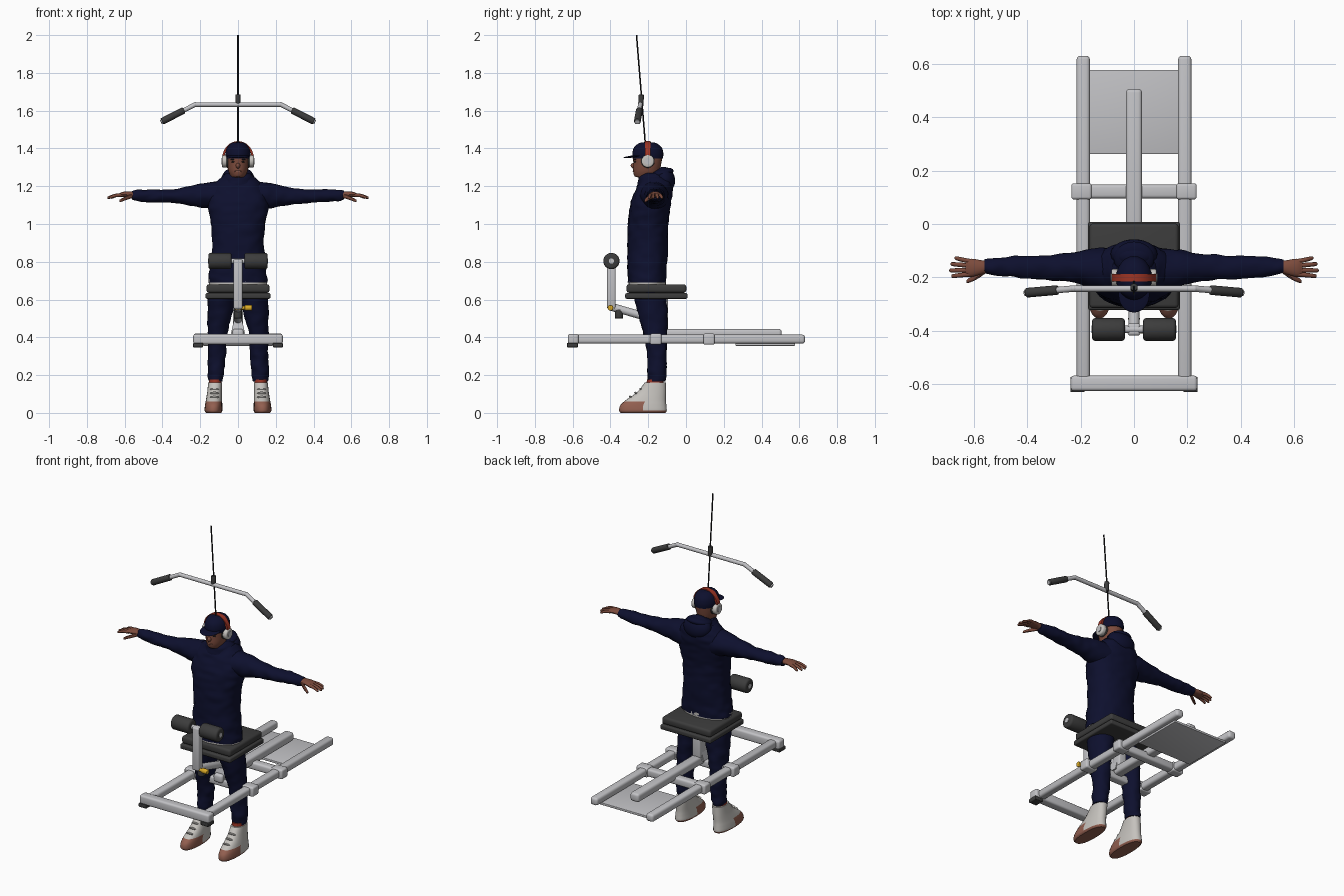
import bpy, bmesh, math
from mathutils import Vector, Matrix, noise

cube = bpy.data.objects.get("Cube")
if cube:
    bpy.data.objects.remove(cube, do_unlink=True)


def material(name, r, g, b):
    m = bpy.data.materials.new(name)
    m.use_nodes = True
    m.diffuse_color = (r, g, b, 1)
    m.node_tree.nodes["Principled BSDF"].inputs["Base Color"].default_value = (r, g, b, 1)
    return m


navy = material("navy cloth", .004, .005, .027)
steel = material("light steel", .54, .54, .56)
pad = material("dark padding", .045, .045, .045)
skin = material("brown skin", .2, .07, .045)
white = material("off white", .56, .54, .51)
red = material("red trim", .34, .035, .018)
rose = material("rose leather", .29, .115, .08)
yellow = material("yellow knob", .7, .4, .02)
black = material("black", .012, .012, .014)

AXES = {"x": (Vector((0, 1, 0)), Vector((0, 0, 1))),
        "y": (Vector((1, 0, 0)), Vector((0, 0, 1))),
        "z": (Vector((1, 0, 0)), Vector((0, 1, 0)))}


def finish(name, bm, mats, rule=None, angle=40):
    """Turn a bmesh into a smooth object, colouring faces by an optional rule."""
    bmesh.ops.recalc_face_normals(bm, faces=bm.faces[:])
    bm.normal_update()
    if rule:
        for f in bm.faces:
            f.material_index = rule(f)
    me = bpy.data.meshes.new(name)
    bm.to_mesh(me)
    bm.free()
    for m in mats if isinstance(mats, list) else [mats]:
        me.materials.append(m)
    for p in me.polygons:
        p.use_smooth = True
    me.set_sharp_from_angle(angle=math.radians(angle))
    ob = bpy.data.objects.new(name, me)
    bpy.context.collection.objects.link(ob)
    return ob


def sweep(name, frames, mats, sides=24, power=1, fold=0, rule=None, turn=0):
    """Skin a row of oval sections, each a centre and two radius vectors."""
    bm = bmesh.new()
    rings = []
    for c, u, v in frames:
        ring = []
        for i in range(sides):
            a = math.tau * (i + turn) / sides
            ca, sa = math.cos(a), math.sin(a)
            d = (u * math.copysign(abs(ca) ** power, ca)
                 + v * math.copysign(abs(sa) ** power, sa))
            p = c + d
            if fold:
                p += d.normalized() * fold * noise.noise(p * Vector((22, 22, 30)))
            ring.append(bm.verts.new(p))
        rings.append(ring)
    for a, b in zip(rings, rings[1:]):
        for i in range(sides):
            j = (i + 1) % sides
            bm.faces.new((a[i], a[j], b[j], b[i]))
    bm.faces.new(rings[0])
    bm.faces.new(rings[-1])
    return finish(name, bm, mats, rule)


def loft(name, rings, mats, axis="z", side=1, steps=5, **options):
    """Smoothly interpolate rings (x, y, z, radius, radius) and skin them."""
    pts = [rings[0]] + rings + [rings[-1]]
    samples = []
    for k in range(len(rings) - 1):
        p0, p1, p2, p3 = pts[k:k + 4]
        for s in range(steps):
            t = s / steps
            samples.append([b + t / 2 * (c - a + t * (2*a - 5*b + 4*c - d + t * (3*(b - c) + d - a)))
                            for a, b, c, d in zip(p0, p1, p2, p3)])
    samples.append(rings[-1])
    u, v = AXES[axis]
    return sweep(name, [(Vector((side * x, y, z)), u * r, v * q)
                        for x, y, z, r, q in samples], mats, **options)


def box(name, x, y, z, mat, bevel=.012):
    """Rounded box from (low, high) ranges."""
    bm = bmesh.new()
    bmesh.ops.create_cube(bm, size=1)
    for vert in bm.verts:
        vert.co = [(lo + hi) / 2 + c * (hi - lo) for c, (lo, hi) in zip(vert.co, (x, y, z))]
    bmesh.ops.bevel(bm, geom=bm.edges[:], offset=bevel, segments=3, profile=.5, affect="EDGES")
    return finish(name, bm, mat)


def rod(name, a, b, r, mat, bevel=0, sides=20):
    """Cylinder between two points, optionally with rounded rims."""
    a, b = Vector(a), Vector(b)
    bm = bmesh.new()
    bmesh.ops.create_cone(bm, cap_ends=True, segments=sides, radius1=r, radius2=r, depth=(b - a).length)
    if bevel:
        rims = [e for e in bm.edges if abs(e.verts[0].co.z - e.verts[1].co.z) < .0001]
        bmesh.ops.bevel(bm, geom=rims, offset=bevel, segments=3, profile=.5, affect="EDGES")
    turn = (b - a).to_track_quat("Z", "Y").to_matrix().to_4x4()
    bm.transform(Matrix.Translation((a + b) / 2) @ turn)
    return finish(name, bm, mat)


def ball(name, centre, radii, mat, tilt=0):
    bm = bmesh.new()
    bmesh.ops.create_uvsphere(bm, u_segments=24, v_segments=14, radius=1)
    bm.transform(Matrix.Translation(centre) @ Matrix.Rotation(tilt, 4, "X") @ Matrix.Diagonal((*radii, 1)))
    return finish(name, bm, mat)


SIDES = (("left", 1), ("right", -1))


def span(s, lo, hi):
    return tuple(sorted((s * lo, s * hi)))


# Bench frame
LEVEL = (.367, .414)
for word, s in SIDES:
    box(word + "_rail", span(s, .165, .215), (-.6, .63), LEVEL, steel, .014)
    box(word + "_foot_pad", span(s, .185, .238), (-.63, -.572), (.347, .37), pad, .004)
    for label, y in (("front", -.16), ("rear", .122)):
        box(f"{word}_{label}_sleeve", span(s, .158, .235), (y - .03, y + .03), (.361, .42), steel, .01)
box("front_crossbar", (-.237, .237), (-.625, -.568), (.363, .418), steel, .012)
for label, y in (("front", -.16), ("rear", .122)):
    box(label + "_cross_tube", (-.2, .2), (y - .026, y + .026), LEVEL, steel)
box("centre_beam", (-.03, .03), (-.2, .506), (.392, .444), steel, .014)
box("footplate", (-.185, .185), (.262, .577), (.355, .369), steel, .003)

# Seat
box("seat_post", (-.027, .027), (-.155, -.096), (.42, .615), steel, .008)
loft("post_gusset", [(0, -.15, .415, .055, .05), (0, -.14, .5, .027, .035)], steel,
     steps=1, sides=4, turn=.5)
box("seat_pan", (-.172, .172), (-.322, .008), (.604, .634), pad, .008)
box("seat_cushion", (-.167, .167), (-.315, .002), (.636, .681), pad, .014)

# Knee hold-down
box("knee_upright", (-.024, .024), (-.418, -.372), (.55, .815), steel, .01)
rod("knee_arm", (0, -.4, .563), (0, -.13, .485), .021, steel, .004)
rod("adjuster_stop", (0, -.355, .5), (0, -.355, .55), .022, pad, .004)
rod("adjuster_pin", (-.015, -.4, .556), (.05, -.4, .556), .01, yellow)
rod("adjuster_knob", (.035, -.4, .556), (.075, -.4, .556), .015, yellow, .004)
rod("roller_axle", (-.15, -.395, .804), (.15, -.395, .804), .014, steel)
for word, s in SIDES:
    rod(word + "_knee_roller", (s * .034, -.395, .804), (s * .157, -.395, .804), .043, pad, .012, 32)
    rod(word + "_roller_cap", (s * .15, -.395, .804), (s * .159, -.395, .804), .014, steel)

# Pulldown bar and cable
rod("cable", (0, -.262, 2), (0, -.215, 1.42), .004, black, sides=8)
rod("bar_coupling", (0, -.24, 1.625), (0, -.236, 1.685), .014, pad, .003)
rod("bar_middle", (-.23, -.242, 1.632), (.23, -.242, 1.632), .012, steel)
for word, s in SIDES:
    bend, tip = Vector((s * .226, -.242, 1.633)), Vector((s * .408, -.258, 1.54))
    ball(word + "_bar_bend", bend, (.0125, .0125, .0125), steel)
    rod(word + "_bar_end", bend, tip, .012, steel)
    rod(word + "_bar_grip", bend.lerp(tip, .33), bend.lerp(tip, .97), .018, pad, .004)

# Hoodie and shirt
loft("shirt_hem", [(0, -.205, .66, .15, .098), (0, -.205, .71, .156, .1)], white, steps=1)
loft("hoodie_body", [
    (0, -.205, .69, .157, .1), (0, -.207, .75, .15, .103), (0, -.203, .88, .137, .107),
    (0, -.2, 1, .144, .106), (0, -.188, 1.1, .163, .107), (0, -.172, 1.17, .155, .1),
    (0, -.162, 1.22, .12, .087), (0, -.165, 1.25, .08, .075)],
    navy, sides=40, steps=8, power=.9, fold=.007)
loft("hoodie_collar", [
    (0, -.165, 1.19, .11, .09), (0, -.17, 1.225, .092, .086),
    (0, -.17, 1.25, .08, .08), (0, -.165, 1.27, .062, .066)], navy, fold=.006)
ball("hood_back", (0, -.112, 1.238), (.088, .053, .066), navy, .35)
ball("hood_lip", (0, -.13, 1.268), (.076, .066, .026), navy, .25)

for word, s in SIDES:
    loft(word + "_sleeve", [
        (.07, -.172, 1.145, .085, .08), (.15, -.166, 1.15, .072, .07), (.24, -.163, 1.149, .054, .053),
        (.35, -.162, 1.146, .044, .037), (.45, -.16, 1.149, .04, .035),
        (.53, -.16, 1.151, .03, .031), (.56, -.16, 1.152, .025, .024)],
        navy, "x", s, steps=8, fold=.006)
    # Hands, palms down with spread fingers
    loft(word + "_palm", [
        (.54, -.16, 1.152, .019, .017), (.57, -.162, 1.157, .026, .016),
        (.61, -.164, 1.156, .034, .014), (.632, -.165, 1.152, .028, .009)], skin, "x", s, steps=4, sides=16)
    for n, (length, root, tip) in enumerate(((.672, -.14, -.128), (.687, -.156, -.15),
                                             (.692, -.173, -.174), (.684, -.188, -.195))):
        loft(f"{word}_finger_{n + 1}", [
            (.612, root, 1.154, .009, .01), ((.612 + length) / 2, (root + tip) / 2, 1.151, .0085, .009),
            (length - .005, tip, 1.14, .007, .007), (length, tip, 1.139, .002, .002)],
            skin, "x", s, steps=3, sides=10)
    loft(word + "_thumb", [
        (.555, -.172, 1.15, .012, .012), (.59, -.197, 1.138, .011, .011),
        (.622, -.213, 1.124, .008, .008), (.628, -.215, 1.122, .002, .003)],
        skin, "x", s, steps=3, sides=10)

    # Trousers, socks and high-top shoes
    loft(word + "_trouser_leg", [
        (.118, -.155, .165, .036, .045), (.118, -.154, .2, .043, .049), (.112, -.152, .3, .046, .052),
        (.108, -.163, .42, .052, .063), (.092, -.18, .55, .068, .08), (.08, -.2, .68, .076, .094)],
        navy, side=s, steps=8, fold=.007)
    loft(word + "_sock", [(.12, -.165, .13, .033, .045), (.12, -.162, .178, .033, .045)],
         red, side=s, steps=1)
    loft(word + "_shoe", [
        (.129, -.228, 0, .04, .118), (.13, -.228, .012, .047, .126), (.129, -.226, .04, .046, .122),
        (.127, -.212, .068, .043, .106), (.124, -.182, .11, .039, .077),
        (.121, -.162, .16, .037, .057)], [white, rose], side=s, steps=5, power=.85,
        rule=lambda f: int(f.calc_center_median().z < (.062 if f.calc_center_median().y < -.22 else .014)))
    for n in range(3):
        ball(f"{word}_lace_{n + 1}", (s * .125, -.293 + n * .027, .084 + n * .021), (.024, .009, .006), white, -.6)

# Head and face
loft("head", [
    (0, -.175, 1.2, .045, .045), (0, -.19, 1.243, .046, .058), (0, -.211, 1.252, .04, .06),
    (0, -.21, 1.28, .051, .07), (0, -.205, 1.32, .058, .074),
    (0, -.203, 1.36, .06, .076), (0, -.203, 1.4, .052, .062)], skin)
ball("nose", (0, -.277, 1.308), (.012, .016, .014), skin, -.3)
ball("lips", (0, -.275, 1.279), (.019, .007, .006), rose)
for word, s in SIDES:
    ball(word + "_eye", (s * .024, -.269, 1.329), (.011, .006, .004), black)
    ball(word + "_brow", (s * .025, -.269, 1.341), (.015, .006, .003), black)

# Cap
loft("cap_crown", [
    (0, -.202, 1.347, .064, .08), (0, -.202, 1.375, .067, .082), (0, -.202, 1.405, .059, .073),
    (0, -.203, 1.428, .036, .045), (0, -.204, 1.434, .003, .004)], navy)
ball("cap_brim", (0, -.266, 1.359), (.058, .066, .006), navy, .12)

# Headphones
arc = []
for n in range(25):
    a = math.pi * n / 24
    radial = Vector((math.cos(a), 0, math.sin(a)))
    arc.append((Vector((.078 * radial.x, -.202, 1.347 + .086 * radial.z)),
                radial * .008, Vector((0, .02, 0))))
sweep("headphone_band", arc, red, sides=4, turn=.5)
for word, s in SIDES:
    cup = rod(word + "_ear_cup", (s * .056, -.202, 1.333), (s * .085, -.202, 1.333), .034, white, .008, 24)
    rod(word + "_ear_cushion", (s * .048, -.202, 1.333), (s * .06, -.202, 1.333), .036, pad, .004, 24)
    rod(word + "_ear_disc", (s * .083, -.202, 1.333), (s * .088, -.202, 1.333), .017, steel)
